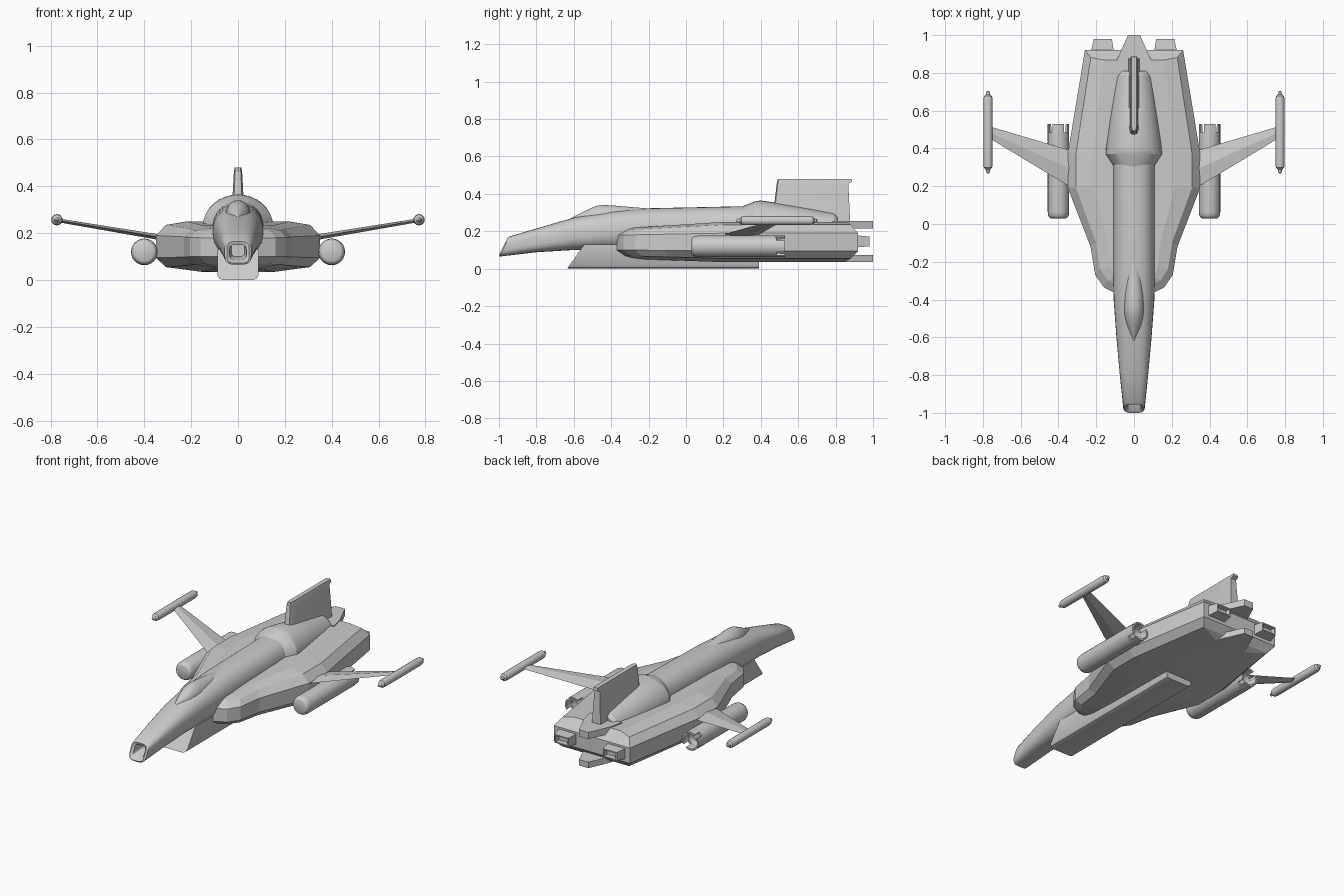
import bpy, bmesh, math


def loft(name, rings, smooth=0, mirror=False):
    """Skin a list of equal-length closed rings and cap both ends."""
    bm = bmesh.new()
    rows = [[bm.verts.new(p) for p in ring] for ring in rings]
    n = len(rows[0])
    for a, b in zip(rows, rows[1:]):
        for i in range(n):
            j = (i + 1) % n
            bm.faces.new((a[i], a[j], b[j], b[i]))
    bm.faces.new(rows[0])
    bm.faces.new(rows[-1])
    bmesh.ops.recalc_face_normals(bm, faces=bm.faces)
    mesh = bpy.data.meshes.new(name)
    bm.to_mesh(mesh)
    bm.free()
    ob = bpy.data.objects.new(name, mesh)
    bpy.context.collection.objects.link(ob)
    if smooth:
        bpy.ops.object.select_all(action='DESELECT')
        ob.select_set(True)
        bpy.context.view_layer.objects.active = ob
        bpy.ops.object.shade_smooth_by_angle(angle=math.radians(smooth))
    if mirror:
        ob.modifiers.new("Mirror", 'MIRROR')
    return ob


def oval(yb, yt, w, z0, z1, e=2.3, n=32):
    """Superellipse section; y shears from yb at the bottom to yt at the top."""
    ring = []
    for i in range(n):
        a = 2 * math.pi * i / n
        c, s = math.cos(a), math.sin(a)
        x = math.copysign(abs(c) ** (2 / e), c)
        z = math.copysign(abs(s) ** (2 / e), s)
        ring.append((w * x, yb + (yt - yb) * (z + 1) / 2, z0 + (z1 - z0) * (z + 1) / 2))
    return ring


def disc(x, y, z, r, n=24):
    return [(x + r * math.cos(2 * math.pi * i / n), y, z + r * math.sin(2 * math.pi * i / n))
            for i in range(n)]


def box(x, y, w, z0, z1):
    return [(x - w, y, z0), (x + w, y, z0), (x + w, y, z1), (x - w, y, z1)]


# Faceted main hull: one outline, scaled and stacked
half = [(0.09, -0.37), (0.16, -0.335), (0.205, -0.27), (0.23, -0.12),
        (0.35, 0.19), (0.35, 0.375), (0.26, 0.92)]
outline = half + [(-x, y) for x, y in reversed(half)]


def hull_ring(sx, sy, zf, zb):
    ring = []
    for x, y in outline:
        y2 = 0.275 + (y - 0.275) * sy
        t = min(1, max(0, (y2 + 0.35) / 0.55))
        ring.append((x * sx, y2, zf + (zb - zf) * t))
    return ring


loft("hull", [hull_ring(0.45, 0.88, 0.055, 0.035), hull_ring(0.88, 0.94, 0.07, 0.055),
              hull_ring(1, 1, 0.1, 0.095), hull_ring(1, 1, 0.18, 0.19),
              hull_ring(0.88, 0.94, 0.205, 0.235), hull_ring(0.62, 0.92, 0.215, 0.25)])

# Fuselage with slanted hollow intake
loft("fuselage", [oval(-0.85, -0.85, 0.028, 0.10, 0.16, 4),
                  oval(-0.98, -0.95, 0.036, 0.088, 0.150, 4),
                  oval(-1.0, -0.955, 0.048, 0.072, 0.164, 4),
                  oval(-0.995, -0.945, 0.057, 0.065, 0.172, 3.6),
                  oval(-0.8, -0.8, 0.075, 0.088, 0.215, 3),
                  oval(-0.6, -0.6, 0.093, 0.10, 0.273, 2.6),
                  oval(-0.4, -0.4, 0.108, 0.10, 0.31),
                  oval(-0.2, -0.2, 0.110, 0.10, 0.323),
                  oval(0.36, 0.36, 0.110, 0.10, 0.335)], 40)

# Canopy hump
loft("canopy", [oval(y, y, w, 0.2, z, 2) for y, w, z in
                [(-0.62, 0.006, 0.268), (-0.58, 0.026, 0.288), (-0.53, 0.043, 0.314),
                 (-0.48, 0.052, 0.336), (-0.44, 0.055, 0.341), (-0.38, 0.055, 0.337),
                 (-0.3, 0.05, 0.33), (-0.2, 0.035, 0.322)]], 50)

# Flared engine housing behind the spine
loft("spine_housing", [oval(y, y, w, 0.10, z, 2) for y, w, z in
                       [(0.305, 0.109, 0.334), (0.37, 0.150, 0.36), (0.40, 0.148, 0.365),
                        (0.6, 0.122, 0.332), (0.79, 0.098, 0.299), (0.81, 0.09, 0.28)]], 20)

# Belly keel with raked front and rounded lower edges
kh = [(0.066, 0.0), (0.080, 0.006), (0.088, 0.02), (0.088, 0.13)]
keel = kh + [(-x, z) for x, z in reversed(kh)]
loft("keel", [[(x, -0.635 + 0.7 * z, z) for x, z in keel],
              [(x, 0.39, z) for x, z in keel]], 35)

# Tail fin
loft("tail_fin", [[(0, f, z), (t * 0.7, f + 0.006, z), (t, f + 0.03, z), (t, b, z),
                   (-t, b, z), (-t, f + 0.03, z), (-t * 0.7, f + 0.006, z)]
                  for z, f, b, t in [(0.24, 0.46, 0.878, 0.030), (0.455, 0.485, 0.868, 0.018),
                                     (0.465, 0.487, 0.888, 0.017), (0.48, 0.492, 0.885, 0.014)]], 40)

# Rear tongues, upper and lower
for name, z0, z1 in [("upper_tail_tongue", 0.215, 0.256), ("lower_tail_tongue", 0.035, 0.072)]:
    loft(name, [box(0, 0.78, 0.11, z0, z1), box(0, 0.87, 0.09, z0, z1), box(0, 1.0, 0.032, z0, z1)])

# Square exhausts with a shallow recess
loft("exhaust", [box(0.167, 0.88, 0.066, 0.11, 0.182), box(0.167, 0.925, 0.058, 0.115, 0.177),
                 box(0.165, 0.98, 0.048, 0.12, 0.172), box(0.165, 0.98, 0.040, 0.127, 0.165),
                 box(0.165, 0.955, 0.036, 0.13, 0.162)], mirror=True)

# Thin swept wings
loft("wing", [[(x, f, z), (x, (f + b) / 2, z + t), (x, b, z), (x, (f + b) / 2, z - t)]
              for x, f, b, z, t in [(0.32, 0.185, 0.385, 0.18, 0.012),
                                    (0.77, 0.457, 0.518, 0.255, 0.008)]], mirror=True)

# Wingtip pods
loft("wingtip_pod", [disc(0.773, y, 0.257, r, 16) for y, r in
                     [(0.268, 0.004), (0.275, 0.010), (0.288, 0.012), (0.298, 0.022), (0.32, 0.024),
                      (0.66, 0.024), (0.678, 0.021), (0.686, 0.011), (0.698, 0.009), (0.704, 0.003)]],
     35, mirror=True)

# Underwing engine pods with hollow rear
PX, PZ = 0.4, 0.12
loft("engine_pod", [disc(PX, y, PZ, r) for y, r in
                    [(0.03, 0.040), (0.034, 0.047), (0.045, 0.054), (0.065, 0.057),
                     (0.485, 0.057), (0.485, 0.042), (0.45, 0.036)]], 35, mirror=True)

# Four claw segments around each pod nozzle
for k in range(4):
    angles = [math.radians(90 * k + d) for d in (-32, -16, 0, 16, 32)]
    loft("nozzle_claw", [[(PX + r * math.cos(a), y, PZ + r * math.sin(a)) for r, y in
                          [(0.057, 0.475), (0.057, 0.53), (0.046, 0.53), (0.042, 0.475)]]
                         for a in angles], 30, mirror=True)
